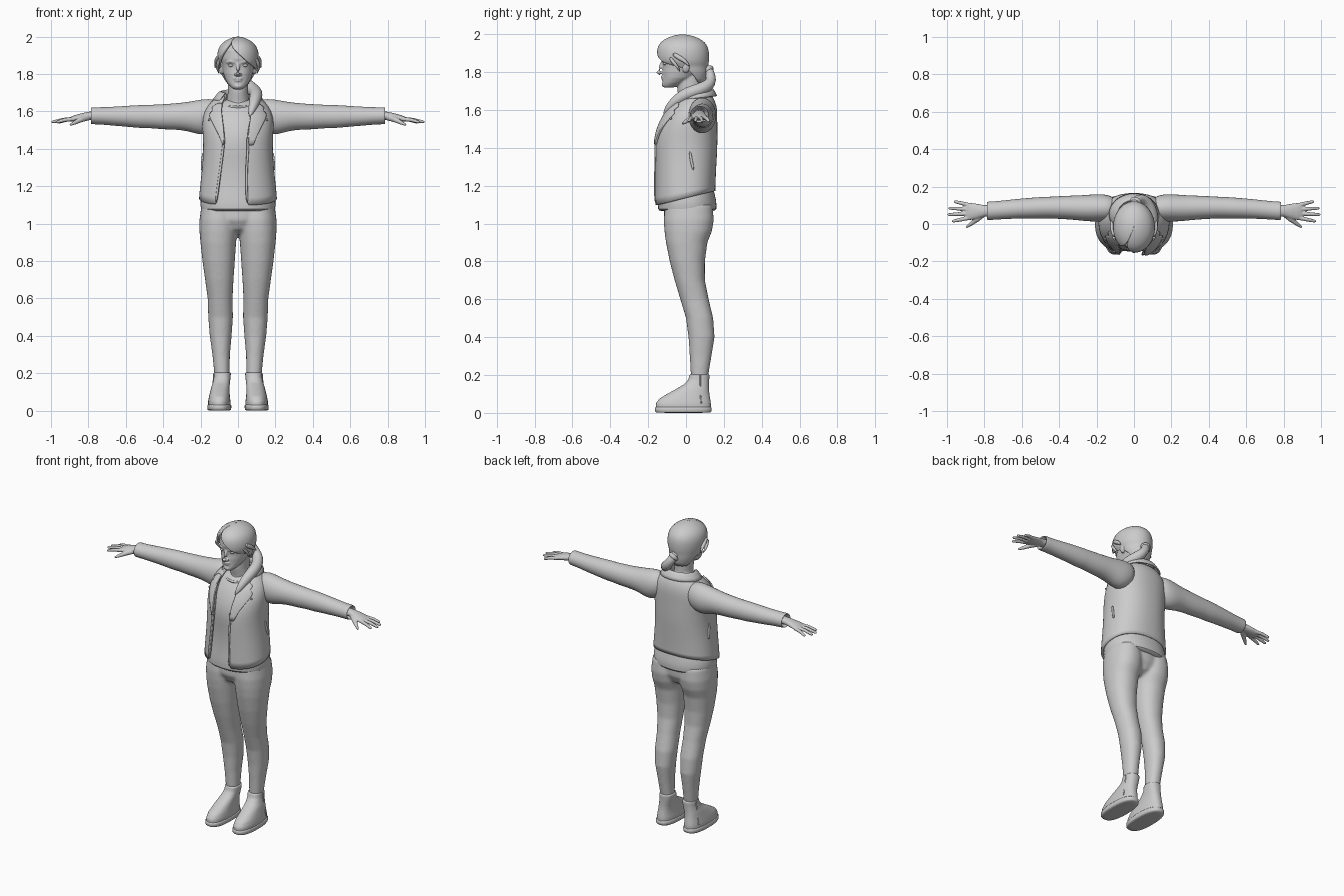
import bpy, bmesh, math
from mathutils import Vector as V


def pw(s, p):
    return math.copysign(abs(s) ** p, s)


def ering(c, u, v, n=32, p=1.0, arc=None):
    """Superellipse ring; angle 0 is along v. With arc=(start, end) degrees it is open."""
    a0, a1 = arc or (0, 360)
    out = []
    for i in range(n + 1 if arc else n):
        t = math.radians(a0 + (a1 - a0) * i / n)
        out.append(V(c) + V(u) * pw(math.sin(t), p) + V(v) * pw(math.cos(t), p))
    return out


def zring(z, rx, y0, y1, x=0, p=1.0, tilt=0, arc=None, n=32):
    return ering((x, (y0 + y1) / 2, z), (rx, 0, 0), (0, (y0 - y1) / 2, -tilt), n, p, arc)


def xring(x, cy, cz, ry, rz):
    return ering((x, cy, cz), (0, ry, 0), (0, 0, rz), 24)


def tube(pts, radii, ref=(0, 0, 1), n=12):
    pts, rings = [V(q) for q in pts], []
    for i, q in enumerate(pts):
        d = (pts[min(i + 1, len(pts) - 1)] - pts[max(i - 1, 0)]).normalized()
        u = d.cross(V(ref)).normalized()
        rings.append(ering(q, u * radii[i], u.cross(d) * radii[i], n))
    return rings


def ball(c, rx, ry, rz):
    rows = []
    for k in range(9):
        a = math.radians(-88 + 22 * k)
        r = math.cos(a)
        rows.append(zring(c[2] + rz * math.sin(a), rx * r, c[1] - ry * r, c[1] + ry * r, c[0], n=16))
    return rows


def build(name, grids, closed=True, mirror=False, remesh=0, smooth=4, sub=1, thick=0):
    bm = bmesh.new()
    for rows in grids:
        vs = [[bm.verts.new(q) for q in r] for r in rows]
        n = len(rows[0])
        for a, b in zip(vs, vs[1:]):
            for i in range(n if closed else n - 1):
                j = (i + 1) % n
                bm.faces.new((a[i], a[j], b[j], b[i]))
        if closed:
            bm.faces.new(vs[0])
            bm.faces.new(vs[-1])
    if closed:
        bmesh.ops.recalc_face_normals(bm, faces=bm.faces)
    me = bpy.data.meshes.new(name)
    bm.to_mesh(me)
    bm.free()
    for f in me.polygons:
        f.use_smooth = True
    me.set_sharp_from_angle(angle=math.radians(60))
    ob = bpy.data.objects.new(name, me)
    bpy.context.collection.objects.link(ob)
    if mirror:
        ob.modifiers.new("mirror", 'MIRROR').use_mirror_merge = False
    if remesh:
        m = ob.modifiers.new("fuse", 'REMESH')
        m.mode, m.voxel_size, m.use_smooth_shade = 'VOXEL', remesh, True
        m = ob.modifiers.new("relax", 'SMOOTH')
        m.factor, m.iterations = 0.5, smooth
    elif sub:
        m = ob.modifiers.new("round", 'SUBSURF')
        m.levels = m.render_levels = sub
    if thick:
        m = ob.modifiers.new("cloth", 'SOLIDIFY')
        m.thickness, m.offset = thick, -1
    return ob


# Trousers: two legs fused with a pelvis
LEG = [(.15, .05, .122, .03, .115), (.2, .045, .127, .025, .118), (.3, .043, .137, .02, .135),
       (.4, .034, .151, .013, .151), (.5, .027, .159, 0, .144), (.6, .029, .162, -.03, .12),
       (.7, .024, .176, -.06, .1), (.8, .017, .19, -.086, .1), (.9, .01, .201, -.106, .113),
       (.96, .003, .206, -.114, .137), (1.02, 0, .206, -.118, .147), (1.1, .01, .195, -.11, .14)]
leg = [zring(z, (b - a) / 2, y0, y1, (a + b) / 2, .92) for z, a, b, y0, y1 in LEG]
pelvis = [zring(.945, .05, -.05, .07), zring(.97, .1, -.09, .11), zring(1.02, .17, -.117, .135),
          zring(1.12, .19, -.115, .14)]
build("trousers", [leg, [[V((-q.x, q.y, q.z)) for q in r] for r in leg], pelvis], remesh=.01)

# Boots with soles and top bands
BOOT = [(.01, .06, .1, -.16, .132), (.05, .06, .1, -.16, .132), (.075, .056, .099, -.142, .128),
        (.1, .052, .097, -.1, .124), (.125, .049, .094, -.055, .122), (.15, .046, .089, -.012, .122),
        (.175, .045, .085, .012, .123), (.205, .046, .083, .02, .125)]
build("boots", [[zring(z, r, a, b, x, .85) for z, r, x, a, b in BOOT]], mirror=True, remesh=.007, smooth=2)
SOLE = [(0, .061), (.004, .064), (.03, .065), (.034, .063)]
build("boot_soles", [[zring(z, r, -.1 - r, .072 + r, .1, .8) for z, r in SOLE]], mirror=True)
build("boot_zips", [tube([(.128, .075, .2), (.134, .075, .12), (.15, .08, .05)], [.004] * 3, (0, 1, 0), 8)],
      mirror=True, sub=0)

# Shirt, with the hem hanging below the jacket
SHIRT = [(1.065, .185, -.14, .15), (1.07, .2, -.15, .163), (1.12, .203, -.148, .162), (1.17, .19, -.142, .148),
         (1.23, .172, -.137, .135), (1.32, .165, -.137, .13), (1.4, .165, -.147, .14), (1.47, .165, -.143, .145),
         (1.54, .165, -.118, .145), (1.6, .15, -.082, .14), (1.64, .12, -.045, .13), (1.67, .07, -.01, .11)]
build("shirt", [[zring(z, r, a, b, 0, .9) for z, r, a, b in SHIRT]])
neckline = [V((.088 * math.sin(t), .03 - .09 * math.cos(t), 1.645 - .022 * math.cos(t)))
            for t in [math.radians(-100 + 20 * k) for k in range(11)]]
build("neckline", [tube(neckline, [.007] * 11, n=8)], sub=0)

# Open jacket body: z, tilt, centre y, rx, ry, front edges
P = .88
JACKET = [(1.135, .038, -.005, .208, .16, -.118, .05), (1.2, .02, -.004, .203, .16, -.107, .045),
          (1.3, .005, -.002, .191, .162, -.092, .045), (1.4, 0, 0, .185, .166, -.08, .055),
          (1.47, 0, .003, .188, .163, -.072, .05), (1.54, 0, .015, .192, .15, -.085, .062),
          (1.6, 0, .033, .182, .133, -.095, .08), (1.65, 0, .05, .148, .105, -.09, .085),
          (1.685, 0, .055, .1, .075, -.07, .07)]


def edge(x, r):
    return math.degrees(math.asin(pw(x / r, 1 / P)))


def jacket_y(x, z):
    for a, b in zip(JACKET, JACKET[1:]):
        if a[0] <= z <= b[0]:
            f = (z - a[0]) / (b[0] - a[0])
            cy, rx, ry = (a[k] + (b[k] - a[k]) * f for k in (2, 3, 4))
            return cy - ry * max(0, 1 - abs(x / rx) ** (2 / P)) ** (P / 2)


body = [zring(z, rx, cy - ry, cy + ry, 0, P, t, (edge(xl, rx), 360 + edge(xr, rx)), 56)
        for z, t, cy, rx, ry, xr, xl in JACKET]
build("jacket_body", [body], closed=False, thick=.014)

# Sleeves, hollow at the cuff
SLEEVE = [(.09, .085, 1.59, .06, .07), (.16, .086, 1.573, .074, .096), (.21, .086, 1.568, .074, .094),
          (.27, .085, 1.573, .069, .077), (.34, .088, 1.573, .064, .07), (.4, .088, 1.571, .061, .068),
          (.47, .088, 1.573, .057, .062), (.51, .086, 1.572, .058, .063), (.58, .084, 1.574, .054, .057),
          (.65, .08, 1.574, .052, .052), (.73, .073, 1.576, .049, .046), (.78, .07, 1.577, .05, .046),
          (.787, .07, 1.577, .048, .044), (.784, .07, 1.577, .042, .038), (.75, .07, 1.577, .038, .034)]
build("sleeves", [[xring(*s) for s in SLEEVE]], mirror=True)

# Folded collar
COLLAR = [(1.65, .1, .085), (1.69, .088, .074), (1.703, .09, .077), (1.695, .102, .088), (1.66, .128, .106)]
build("collar", [[zring(z, rx, .052 - ry, .052 + ry, 0, 1, -.012 if z < 1 else .012, (48, 312), 32)
                  for z, rx, ry in COLLAR]], closed=False, thick=.008)

# Lapels, laid on the jacket front
LAPEL = [(1.42, .078, .083), (1.48, .073, .105), (1.54, .082, .138), (1.59, .088, .165), (1.605, .088, .125),
         (1.62, .088, .15), (1.645, .085, .11)]
for side, s, shift in (("right", -1, 0), ("left", 1, -.018)):
    rows = []
    for z, a, b in LAPEL:
        xs = sorted(s * (a + (b - a) * k / 6 + shift * (1 - k / 6)) for k in range(7))
        rows.append([V((x, jacket_y(x, z) - .012, z)) for x in xs])
    build(side + "_lapel", [rows], closed=False, thick=.01)
    x_edge = [(s * (.118 if s < 0 else .05), 1.14), (s * (.107 if s < 0 else .045), 1.2),
              (s * (.092 if s < 0 else .045), 1.3), (s * (.08 if s < 0 else .055), 1.4),
              (s * (.072 if s < 0 else .05), 1.47)]
    x_edge = [(x_edge[0][0], 1.105)] + x_edge[1:]
    build(side + "_front_zip", [tube([(x, jacket_y(x, max(z, 1.135)), z) for x, z in x_edge],
                                     [.007] * 5, (0, 1, 0), 8)])
    # Lapel studs
    build(side + "_lapel_stud", [ball((s * .155, jacket_y(.155, 1.555) - .006, 1.555), .006, .006, .006)], sub=0)

# Slanted pocket openings
build("pocket_zips", [tube([(.186, .02, 1.385), (.19, .028, 1.33), (.194, .04, 1.28)], [.007, .008, .007],
                           (0, 1, 0), 8)], mirror=True)

# Hands: palm, four fingers and thumb fused
palm = [xring(*r) for r in [(.755, .07, 1.578, .03, .024), (.8, .07, 1.576, .031, .022),
                            (.84, .068, 1.569, .04, .02), (.875, .067, 1.562, .046, .017),
                            (.897, .067, 1.558, .042, .012)]]
hand = [palm]
for y, tip in ((.034, (.973, .014, 1.542)), (.056, (.998, .05, 1.543)), (.078, (.993, .085, 1.543)),
               (.1, (.963, .121, 1.541))):
    base, tip = V((.875, y, 1.56)), V(tip)
    mid = (base + tip) / 2 + V((0, 0, .004))
    hand.append(tube([base, mid, tip - (tip - base) * .06, tip], [.0115, .0105, .008, .004]))
hand.append(tube([(.8, .06, 1.57), (.84, .025, 1.556), (.87, .002, 1.541), (.897, -.018, 1.528)],
                 [.018, .015, .011, .006]))
build("hands", hand, mirror=True, remesh=.004, smooth=2)

# Head: skull, neck, nose, lips, brows and ears fused
SKULL = [(1.718, .022, -.115, -.07), (1.728, .036, -.124, -.04), (1.745, .052, -.124, -.005),
         (1.77, .068, -.122, .04), (1.8, .078, -.124, .075), (1.83, .083, -.122, .092), (1.85, .086, -.124, .1),
         (1.88, .091, -.134, .105), (1.93, .088, -.13, .1), (1.965, .06, -.09, .07), (1.98, .03, -.05, .03)]
head = [[zring(z, r, a, b, 0, .93) for z, r, a, b in SKULL],
        [zring(1.6, .08, -.05, .11), zring(1.65, .062, -.035, .1), zring(1.7, .054, -.045, .085),
         zring(1.78, .055, -.05, .085)],
        tube([(0, -.122, 1.86), (0, -.136, 1.825), (0, -.147, 1.8), (0, -.135, 1.79)], [.008, .01, .013, .008]),
        ball((0, -.123, 1.776), .024, .01, .006), ball((0, -.122, 1.765), .02, .01, .006),
        ball((0, -.115, 1.735), .022, .014, .014)]
for s in (-1, 1):
    head += [tube([(s * .014, -.125, 1.861), (s * .04, -.122, 1.868), (s * .062, -.102, 1.86)], [.006, .007, .005]),
             ball((s * .088, .0, 1.83), .014, .022, .034), ball((s * .014, -.133, 1.797), .009, .01, .008)]
build("head", head, remesh=.005, smooth=3)
build("eyes", [ball((.036, -.11, 1.846), .016, .012, .008)], mirror=True, sub=0)

# Hair cap with a swept fringe: z, rx, centre y, ry, left and right opening angles
HAIR = [(1.745, .06, .035, .065, 115, 115), (1.79, .088, .02, .095, 102, 102), (1.825, .1, -.002, .118, 88, 88),
        (1.843, .108, -.016, .136, 45, 78), (1.87, .113, -.018, .14, 24, 66), (1.91, .113, -.018, .14, 1, 48),
        (1.945, .102, -.018, .13, -20, 37), (1.972, .078, -.018, .102, -30, 31), (1.99, .046, -.018, .062, -30, 30),
        (1.998, .02, -.018, .027, -30, 30), (2.0, .001, -.018, .001, -30, 30)]
build("hair_cap", [[zring(z, rx, cy - ry, cy + ry, 0, 1, 0, (l, 360 - r), 48) for z, rx, cy, ry, l, r in HAIR]],
      closed=False, thick=.014)
# Loose strands by the ears
build("side_locks", [tube([(.1, -.07, 1.9), (.113, -.035, 1.875), (.117, -.005, 1.86), (.122, .02, 1.83)],
                          [.012, .014, .011, .003]),
                     tube([(.1, -.085, 1.88), (.108, -.07, 1.855), (.112, -.045, 1.83), (.1, -.03, 1.8)],
                          [.009, .01, .008, .002])], mirror=True)

# Ponytail over the left shoulder, and its tie
PONY = [(0, .09, 1.835, .026), (.012, .125, 1.8, .03), (.035, .136, 1.76, .03), (.065, .12, 1.728, .034),
        (.093, .07, 1.706, .035), (.1, .01, 1.69, .034), (.09, -.04, 1.66, .031), (.08, -.08, 1.625, .024),
        (.07, -.105, 1.595, .015), (.062, -.118, 1.572, .003)]
build("ponytail", [tube([q[:3] for q in PONY], [q[3] for q in PONY], n=20)])
build("hair_tie", [tube([(.004, .108, 1.818), (.008, .116, 1.81), (.014, .126, 1.797)], [.03, .034, .031], n=20)])
